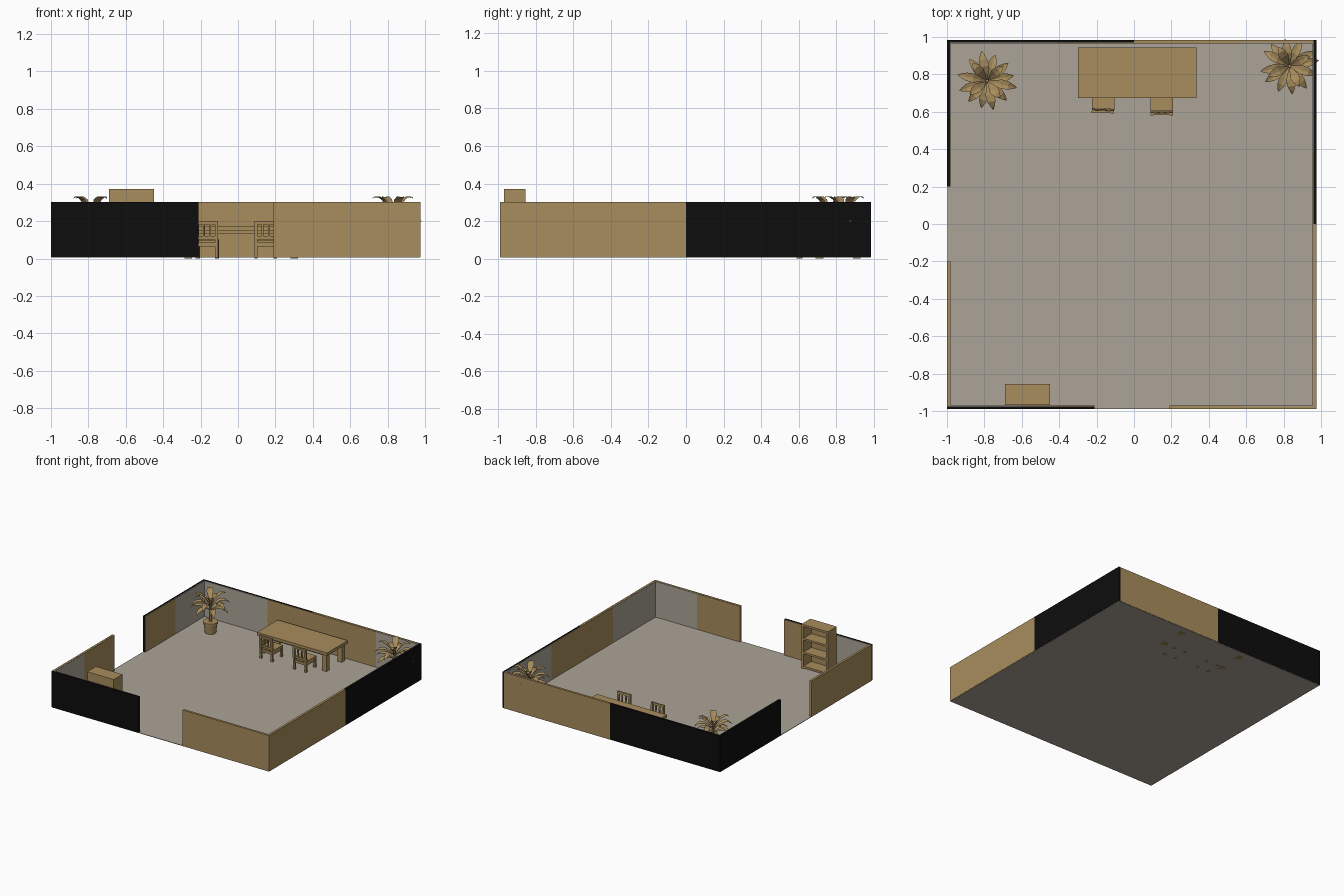
import bpy, bmesh, math, random
from mathutils import Matrix, Vector

if "Cube" in bpy.data.objects:
    bpy.data.objects.remove(bpy.data.objects["Cube"])

random.seed(4)


def material(name, r, g, b):
    m = bpy.data.materials.new(name)
    m.diffuse_color = (r, g, b, 1)
    m.use_nodes = True
    m.node_tree.nodes["Principled BSDF"].inputs["Base Color"].default_value = m.diffuse_color
    return m


TAN = material("tan wood", 0.39, 0.266, 0.109)
STONE = material("warm grey", 0.413, 0.371, 0.309)
BLACK = material("black", 0.004, 0.004, 0.004)


def finish(name, bm, mat, loc=(0, 0, 0), rot=0):
    me = bpy.data.meshes.new(name)
    bm.to_mesh(me)
    bm.free()
    me.materials.append(mat)
    ob = bpy.data.objects.new(name, me)
    ob.location = loc
    ob.rotation_euler.z = rot
    bpy.context.collection.objects.link(ob)
    return ob


def boxes(name, spans, mat, loc=(0, 0, 0), rot=0):
    """One object made of boxes given as (x0, x1, y0, y1, z0, z1)."""
    bm = bmesh.new()
    for x0, x1, y0, y1, z0, z1 in spans:
        mid = Vector((x0 + x1, y0 + y1, z0 + z1)) / 2
        size = Matrix.Diagonal((x1 - x0, y1 - y0, z1 - z0, 1))
        bmesh.ops.create_cube(bm, size=1, matrix=Matrix.Translation(mid) @ size)
    return finish(name, bm, mat, loc, rot)


# Room limits
L, R, F, B = -1.0, 0.975, -0.99, 0.985
Z0, Z1, T, P = 0.008, 0.302, 0.015, 0.005

boxes("floor", [(L + .002, R - .002, F + .002, B - .002, 0.005, 0.009)], STONE)


def wall(name, side, a, b, mat, panels):
    """Outer wall from a to b, lined inside with (a, b, material) panels."""
    def span(a, b, d0, d1, z1):
        if side == "left":
            return (L + d0, L + d1, a, b, Z0, z1)
        if side == "right":
            return (R - d1, R - d0, a, b, Z0, z1)
        if side == "front":
            return (a, b, F + d0, F + d1, Z0, z1)
        return (a, b, B - d1, B - d0, Z0, z1)
    boxes(name, [span(a, b, 0, T, Z1)], mat)
    for i, (pa, pb, pm) in enumerate(panels):
        boxes(f"{name}_lining_{i}", [span(pa, pb, T, T + P, Z1 - .001)], pm)


# Walls: black or tan outside, grey near the corners inside
wall("back_wall_left", "back", L + T, 0, BLACK, [(L + T, -.41, STONE), (-.41, 0, TAN)])
wall("back_wall_right", "back", 0, R - T, TAN, [(0, .575, TAN), (.575, R - T, STONE)])
wall("right_wall_back", "right", 0, B, BLACK, [(0, .38, TAN), (.38, B - T, STONE)])
wall("right_wall_front", "right", F, 0, TAN, [(F + T, -.42, STONE), (-.42, 0, TAN)])
wall("left_wall_back", "left", .2, B, BLACK, [(.2, .59, TAN), (.59, B - T, STONE)])
wall("left_wall_front", "left", F + T, -.2, TAN, [(F + T, -.59, STONE), (-.59, -.2, TAN)])
wall("front_wall_left", "front", L, -.21, BLACK, [(L + T, -.6, STONE), (-.6, -.21, TAN)])
wall("front_wall_right", "front", .19, R - T, TAN, [(.19, .58, TAN), (.58, R - T, STONE)])

# Bookshelf, open towards the room
bx0, bx1, by0, by1 = -.69, -.45, -.968, -.855
boxes("bookshelf",
      [(bx0, bx0 + .018, by0, by1, .005, .355), (bx1 - .018, bx1, by0, by1, .005, .355),
       (bx0 + .018, bx1 - .018, by0, by0 + .012, .005, .355), (bx0, bx1, by0, by1, .355, .372)]
      + [(bx0 + .018, bx1 - .018, by0 + .012, by1, z, z + .016) for z in (.015, .13, .243)], TAN)

# Table
boxes("table",
      [(-.30, .335, .675, .943, .148, .172), (-.27, .305, .70, .918, .13, .148)]
      + [(x, x + .04, y, y + .04, 0, .148) for x in (-.285, .28) for y in (.69, .888)], TAN)


# Chairs, backs towards the room
def chair(name, x, y, rot):
    w = .06
    spans = [(-w, w, .015, .13, .085, .10)]
    for s in (-1, 1):
        a, b = sorted((s * w, s * (w - .017)))
        spans += [(a, b, 0, .017, 0, .2), (a, b, .113, .13, 0, .085)]
        spans.append((s * .017 - .005, s * .017 + .005, .003, .012, .118, .182))
        spans.append((a + .004, b - .004, .017, .113, .06, .085))
    for z0, z1 in ((.182, .2), (.102, .12), (.065, .085)):
        spans.append((-w + .017, w - .017, .002, .014, z0, z1))
    ob = boxes(name, spans, TAN, (x, y, 0), rot)
    # lean the back slightly outward
    for v in ob.data.vertices:
        if v.co.z > .1:
            v.co.y -= (v.co.z - .1) * .08


chair("chair_left", -.166, .600, math.radians(-2))
chair("chair_right", .148, .588, 0)


# Potted plants
def leaf(bm, angle, length, width, z, rise, droop):
    rows = []
    for t, wf in ((0, .15), (.2, .55), (.45, 1), (.7, .85), (.88, .45), (1, .03)):
        r = .008 + length * t
        h = z + rise * math.sin(t * math.pi * .6) - droop * t * t
        row = []
        for s in (-1, 0, 1):
            p = Vector((r, s * width * wf / 2, h + abs(s) * .006 * wf))
            row.append(bm.verts.new(Matrix.Rotation(angle, 3, "Z") @ p))
        rows.append(row)
    for a, b in zip(rows, rows[1:]):
        for k in (0, 1):
            bm.faces.new((a[k], b[k], b[k + 1], a[k + 1]))


def plant(name, x, y, turn):
    bm = bmesh.new()
    bmesh.ops.create_cone(bm, cap_ends=True, segments=20, radius1=.042, radius2=.052,
                          depth=.085, matrix=Matrix.Translation((0, 0, .0475)))
    bmesh.ops.create_cone(bm, cap_ends=True, segments=20, radius1=.056, radius2=.056,
                          depth=.016, matrix=Matrix.Translation((0, 0, .092)))
    finish(name + "_pot", bm, TAN, (x, y, 0))
    bm = bmesh.new()
    bmesh.ops.create_cone(bm, cap_ends=True, segments=8, radius1=.012, radius2=.008,
                          depth=.15, matrix=Matrix.Translation((0, 0, .172)))
    finish(name + "_stem", bm, TAN, (x, y, 0))
    bm = bmesh.new()
    # lower drooping, middle and upper arching leaves
    for n, length, z, rise, droop, off in ((6, .145, .195, .05, .05, 0),
                                           (6, .148, .225, .075, .055, .5),
                                           (4, .115, .24, .095, .01, .25)):
        for i in range(n):
            a = turn + (i + off + random.uniform(-.1, .1)) * math.tau / n
            leaf(bm, a, length * random.uniform(.93, 1.06), .05, z, rise, droop)
    finish(name + "_leaves", bm, TAN, (x, y, 0))


plant("plant_left", -.785, .765, .25)
plant("plant_right", .832, .845, .1)
